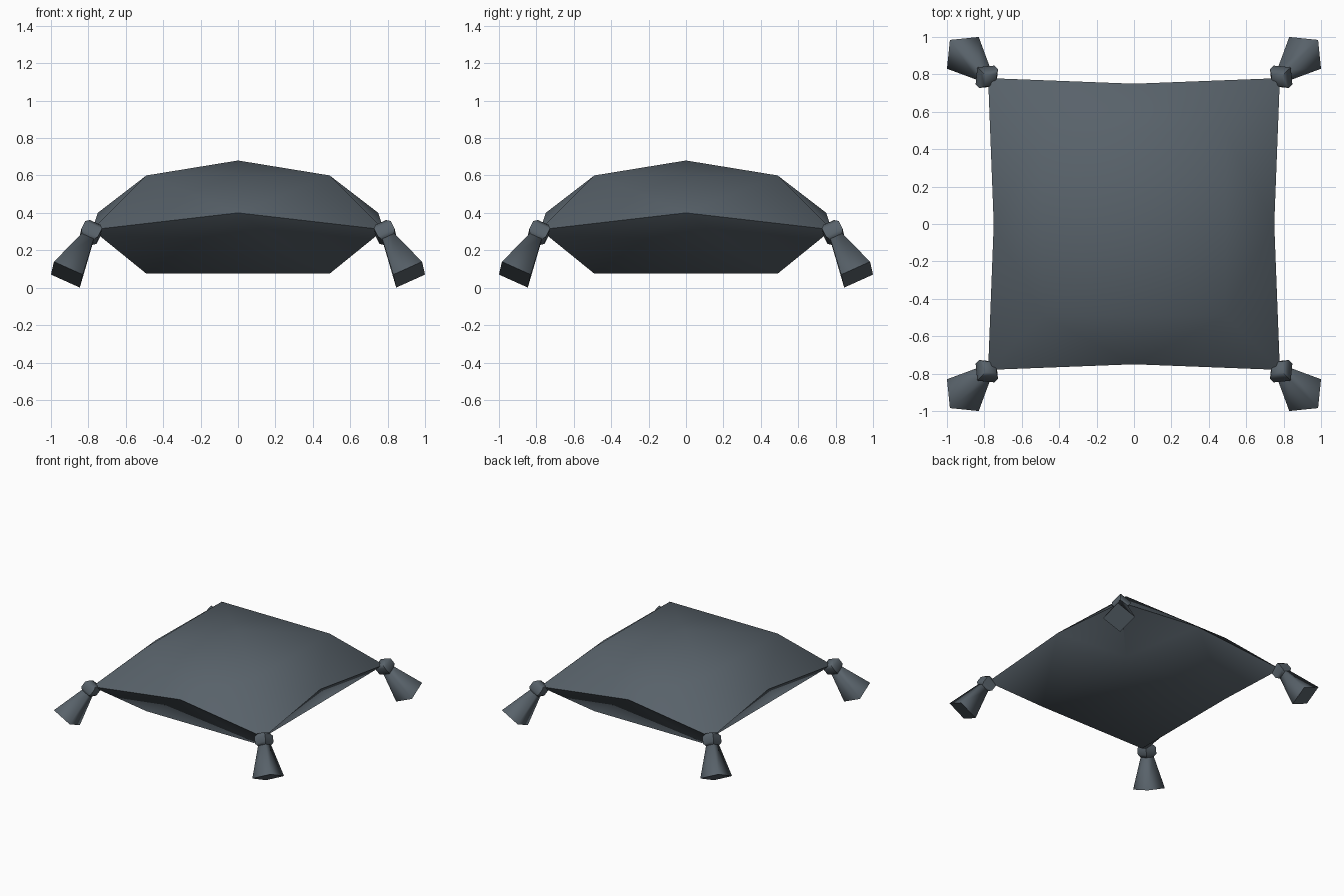
import bpy, bmesh, math
from mathutils import Vector, Matrix

cube = bpy.data.objects.get("Cube")
if cube:
    bpy.data.objects.remove(cube, do_unlink=True)

COLOUR = (0.098, 0.122, 0.144, 1)
cloth = bpy.data.materials.new("slate_grey_cloth")
cloth.use_nodes = True
cloth.diffuse_color = COLOUR
bsdf = cloth.node_tree.nodes["Principled BSDF"]
bsdf.inputs["Base Color"].default_value = COLOUR
bsdf.inputs["Roughness"].default_value = 0.9


def finish(name, bm, angle):
    """Turn a bmesh into a shaded, coloured object."""
    bmesh.ops.recalc_face_normals(bm, faces=bm.faces[:])
    mesh = bpy.data.meshes.new(name)
    bm.to_mesh(mesh)
    bm.free()
    mesh.materials.append(cloth)
    obj = bpy.data.objects.new(name, mesh)
    bpy.context.collection.objects.link(obj)
    bpy.ops.object.select_all(action='DESELECT')
    obj.select_set(True)
    bpy.context.view_layer.objects.active = obj
    bpy.ops.object.shade_smooth_by_angle(angle=math.radians(angle))
    return obj


def ring_of_four(bm, point):
    """Four copies of a point, turned about the vertical axis."""
    return [bm.verts.new(Matrix.Rotation(i * math.pi / 2, 3, 'Z') @ Vector(point))
            for i in range(4)]


# Cushion: seam corners and raised seam middles, joined to a top and a base square
bm = bmesh.new()
corner = ring_of_four(bm, (-0.78, -0.78, 0.31))
middle = ring_of_four(bm, (0, -0.75, 0.40))
top = ring_of_four(bm, (-0.49, -0.49, 0.60))
base = ring_of_four(bm, (-0.49, -0.49, 0.075))
crown = bm.verts.new((0, 0, 0.68))
for i in range(4):
    j = (i + 1) % 4
    for square in (top, base):
        bm.faces.new((corner[i], middle[i], square[i]))
        bm.faces.new((middle[i], corner[j], square[j]))
        bm.faces.new((middle[i], square[j], square[i]))
    bm.faces.new((top[i], top[j], crown))
bm.faces.new(base)
finish("cushion", bm, 62)

# Tassel axes: outward along the diagonal and down
AXIS = Vector((1, 1, -2)).normalized()
SIDE = Vector((1, -1, 0)).normalized()
UP = AXIS.cross(SIDE)
KNOT = Vector((0.787, 0.787, 0.295))
HEM = Vector((0.915, 0.915, 0.07))


def square_loft(name, rings, turn, angle):
    """Loft four-sided rings, each a centre and a radius, at one corner."""
    bm = bmesh.new()
    rot = Matrix.Rotation(turn, 3, 'Z')
    loops = [[bm.verts.new(rot @ (c + SIDE * r * a + UP * r * b))
              for a, b in ((1, 0), (0, 1), (-1, 0), (0, -1))] for c, r in rings]
    for low, high in zip(loops, loops[1:]):
        for i in range(4):
            j = (i + 1) % 4
            bm.faces.new((low[i], low[j], high[j], high[i]))
    bm.faces.new(loops[0])
    bm.faces.new(loops[-1])
    return finish(name, bm, angle)


# Knots and skirts of the four corner tassels
knot_rings = [(KNOT + AXIS * d, r) for d, r in
              ((-0.05, 0.045), (-0.025, 0.07), (0.025, 0.07), (0.05, 0.045))]
skirt_rings = [(KNOT.lerp(HEM, 0.1), 0.045), (HEM, 0.12)]
for n, place in enumerate(("back_left", "back_right", "front_right", "front_left")):
    turn = n * math.pi / 2
    square_loft("tassel_knot_" + place, knot_rings, turn, 60)
    square_loft("tassel_skirt_" + place, skirt_rings, turn, 95)
